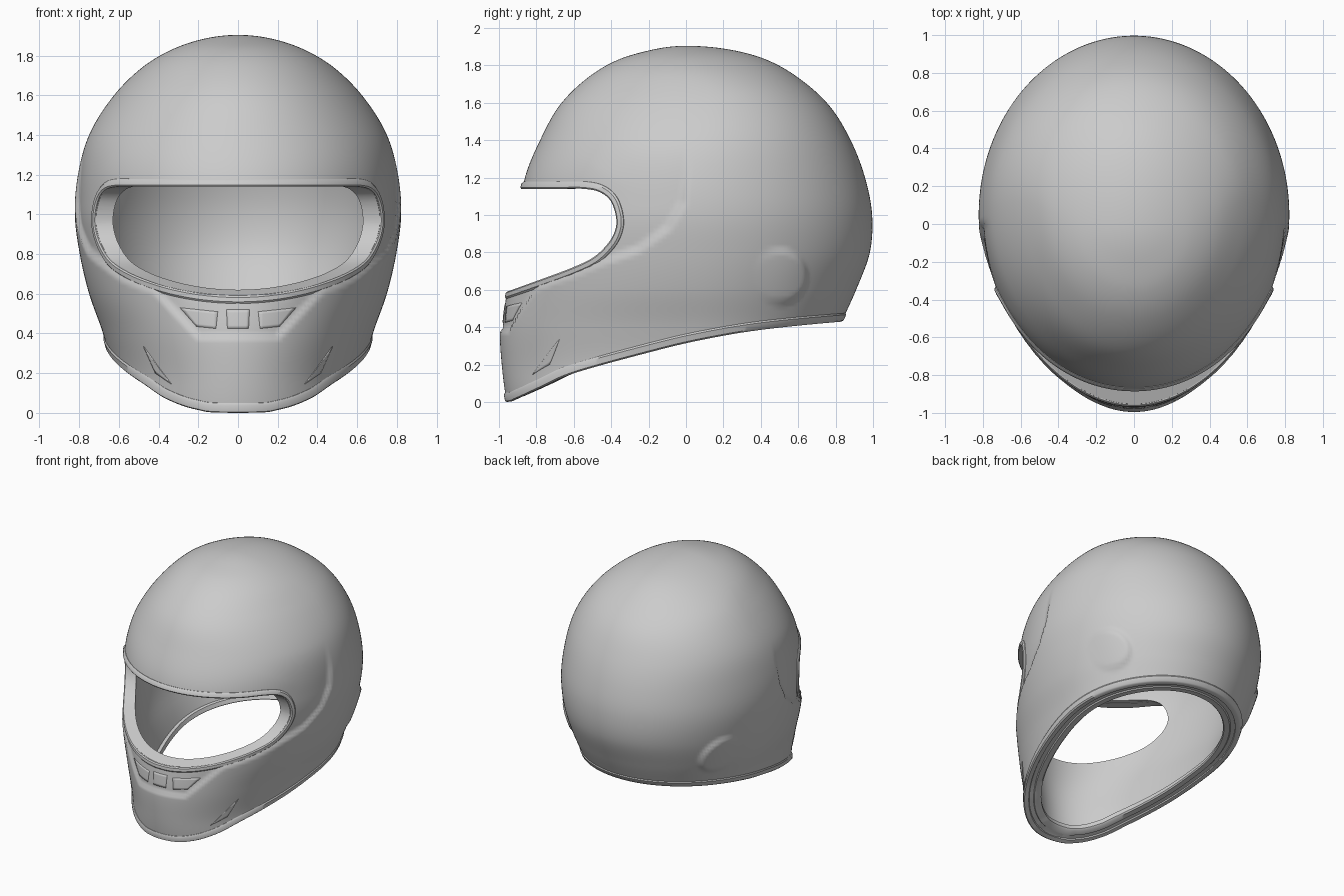
import bpy, bmesh, math
from mathutils import Vector

if "Cube" in bpy.data.objects:
    bpy.data.objects.remove(bpy.data.objects["Cube"])

grey = bpy.data.materials.new("plain grey")
grey.use_nodes = True
grey.diffuse_color = (0.6, 0.6, 0.6, 1)
grey.node_tree.nodes["Principled BSDF"].inputs["Base Color"].default_value = (0.6, 0.6, 0.6, 1)

TOP, SPAN = 1.904, 1.2
# height, front y, back y, half width of the shell
ROWS = [(1.904, 0, 0, 0), (1.88, -.195, .255, .19), (1.834, -.353, .42, .325),
        (1.743, -.513, .587, .479), (1.588, -.674, .763, .634), (1.4, -.78, .88, .75),
        (1.2, -.865, .957, .806), (1.0, -.915, .995, .822), (.8, -.947, .983, .797),
        (.6, -.973, .91, .75), (.4, -.995, .82, .68), (.2, -.985, .74, .63),
        (0, -.958, .66, .625), (-.35, -.86, .45, .5)]
# visor opening and neck opening seen from the side (y, z)
VISOR = [(-1.3, 1.145), (-.9, 1.145), (-.7, 1.145), (-.55, 1.145), (-.46, 1.125),
         (-.4, 1.07), (-.372, .97), (-.39, .89), (-.44, .82), (-.513, .76),
         (-.63, .707), (-.78, .652), (-.97, .585), (-1.3, .47)]
NECK = [(-1.2, 0), (-.965, 0), (-.9, .018), (-.78, .073), (-.594, .155),
        (-.19, .267), (.075, .33), (.396, .385), (.84, .43), (1.2, .45)]
# edge of the raised lower layer, seen from the side
LEDGE = [(-1.2, .49), (-.95, .553), (-.78, .61), (-.6, .67), (-.45, .735), (-.25, .8),
         (-.085, .92), (.0, 1.06), (.02, 1.2), (.025, 1.45)]


def step(lo, hi, v):
    t = max(0, min(1, (v - lo) / (hi - lo)))
    return t * t * (3 - 2 * t)


def arc(z):
    return math.acos(max(-1, min(1, 1 - (TOP - z) / SPAN)))


KEYS = [arc(r[0]) for r in ROWS]


def section(z):
    """Front y, back y and half width at a height, by smooth interpolation."""
    s, last = arc(z), len(ROWS) - 1
    i = max(k for k in range(last) if KEYS[k] <= s + 1e-9)
    h = KEYS[i + 1] - KEYS[i]
    t = (s - KEYS[i]) / h
    out = []
    for c in (1, 2, 3):
        def slope(k):
            a, b = max(k - 1, 0), min(k + 1, last)
            return (ROWS[b][c] - ROWS[a][c]) / (KEYS[b] - KEYS[a])
        out.append((1 + 2 * t) * (1 - t) ** 2 * ROWS[i][c] + t * (1 - t) ** 2 * h * slope(i)
                   + t * t * (3 - 2 * t) * ROWS[i + 1][c] + t * t * (t - 1) * h * slope(i + 1))
    return out


def centre(z):
    """Where the shell is widest, front to back."""
    return .05 + .07 * step(1.1, 1.65, z) - .12 * step(1.65, TOP, z)


def base(theta, z, sec=None):
    """Point on the plain shell and its horizontal normal; theta 0 is the front."""
    front, back, w = sec or section(z)
    c = centre(z)
    a = c - front if math.cos(theta) > 0 else back - c
    p = Vector((w * math.sin(theta), c - a * math.cos(theta), z))
    n = Vector((math.sin(theta) * a, -math.cos(theta) * w, 0)).normalized()
    return p, n


def recess(p):
    """Depth of the sunken visor area above and in front of the ledge."""
    y, z = p.y, p.z
    if not .5 < z < 1.44 or y > .03:
        return 0
    near, inside = 9, False
    for (ya, za), (yb, zb) in zip(LEDGE, LEDGE[1:]):
        dy, dz = yb - ya, zb - za
        t = max(0, min(1, ((y - ya) * dy + (z - za) * dz) / (dy * dy + dz * dz)))
        near = min(near, math.hypot(y - ya - dy * t, z - za - dz * t))
        if za <= z < zb:
            inside = y < ya + dy * (z - za) / dz
    if not inside:
        return 0
    fade = 1 - step(.3, .75, near) * step(.9, 1.1, z)
    return .022 * step(0, .036, near) * fade * (1 - step(1.05, 1.4, z))


def relief(p):
    """Height of the moulded features above the plain shell."""
    x, y, z = p
    sunk = recess(p)
    # chin vent panel, joined to the visor area
    if y < -.6 and z < .75:
        d = min(.2 + (z - .37) * .95 - abs(x), z - .37)
        sunk = max(sunk, .016 * step(0, .024, d))
    # wedge-shaped pods at the rear sides
    r = math.hypot(y - .5, z - .67)
    return .02 * (1 - step(.125, .155, r)) * step(.34, .62, y) - sunk


def loft(nu, nv, moulded):
    bm = bmesh.new()
    pole = bm.verts.new((0, 0, TOP))
    rings = []
    for j in range(1, nv + 1):
        z = TOP - SPAN * (1 - math.cos(KEYS[-1] * j / nv))
        sec = section(z)
        ring = []
        for i in range(nu):
            p, n = base(2 * math.pi * i / nu, z, sec)
            ring.append(bm.verts.new(p + n * relief(p) if moulded else p))
        rings.append(ring)
    for i in range(nu):
        k = (i + 1) % nu
        bm.faces.new((pole, rings[0][i], rings[0][k]))
        for a, b in zip(rings, rings[1:]):
            bm.faces.new((a[i], b[i], b[k], a[k]))
    bm.faces.new(rings[-1])
    bmesh.ops.recalc_face_normals(bm, faces=bm.faces)
    return bm


def make(name, bm):
    me = bpy.data.meshes.new(name)
    bm.to_mesh(me)
    bm.free()
    me.materials.append(grey)
    ob = bpy.data.objects.new(name, me)
    bpy.context.collection.objects.link(ob)
    return ob


def activate(ob):
    bpy.ops.object.select_all(action='DESELECT')
    ob.select_set(True)
    bpy.context.view_layer.objects.active = ob


def spline(pts, n):
    pts = [Vector(p) for p in pts]
    out = []
    for i in range(len(pts) - 1):
        p0, p1, p2, p3 = pts[max(i - 1, 0)], pts[i], pts[i + 1], pts[min(i + 2, len(pts) - 1)]
        for k in range(n):
            t = k / n
            out.append(p1 + (p2 - p0) * (t / 2) + (2 * p0 - 5 * p1 + 4 * p2 - p3) * (t * t / 2)
                       + (3 * p1 - p0 - 3 * p2 + p3) * (t ** 3 / 2))
    return out + [pts[-1]]


def cut(ob, outline):
    """Cut a side outline straight through the shell."""
    bm = bmesh.new()
    face = bm.faces.new([bm.verts.new((-1.2, y, z)) for y, z in outline])
    ext = bmesh.ops.extrude_face_region(bm, geom=[face])
    moved = [v for v in ext["geom"] if isinstance(v, bmesh.types.BMVert)]
    bmesh.ops.translate(bm, verts=moved, vec=(2.4, 0, 0))
    bmesh.ops.recalc_face_normals(bm, faces=bm.faces)
    cutter = make("cutter", bm)
    cutter.hide_render = True
    mod = ob.modifiers.new("opening", 'BOOLEAN')
    mod.operation, mod.solver, mod.object = 'DIFFERENCE', 'EXACT', cutter
    activate(ob)
    bpy.ops.object.modifier_apply(modifier=mod.name)
    bpy.data.objects.remove(cutter)


def rim(name, path, profile, lean, count=240):
    """Sweep a moulding around an opening; profile is (away from hole, outward)."""
    half = []
    for y, z in spline(path, 200):
        front, back, w = section(z)
        c = centre(z)
        cosine = (c - y) / (c - front if y < c else back - c)
        if abs(cosine) < 1:
            half.append(base(math.acos(cosine), z)[0])
    loop = half + [Vector((-p.x, p.y, p.z)) for p in reversed(half)]
    loop.append(loop[0])
    lengths = [(b - a).length for a, b in zip(loop, loop[1:])]
    pts, gap, run = [], sum(lengths) / count, 0
    for a, b, d in zip(loop, loop[1:], lengths):
        while len(pts) < count and len(pts) * gap <= run + d and d > 0:
            pts.append(a.lerp(b, (len(pts) * gap - run) / d))
        run += d
    count = len(pts)
    bm, rings, sign = bmesh.new(), [], 0
    for i, p in enumerate(pts):
        front, back, w = section(p.z)
        c = centre(p.z)
        th = math.atan2(p.x / w, (c - p.y) / (c - front if p.y < c else back - c))
        n = base(th, p.z)[1]
        rise = base(th, p.z + .01)[0] - base(th, p.z - .01)[0]
        full = Vector((-n.y, n.x, 0)).cross(rise)
        side = full.cross(pts[(i + 1) % count] - pts[i - 1]).normalized()
        sign = sign or (1 if side.z > 0 else -1)
        seat = p - n * recess(p)
        depth = n + Vector((0, 0, lean * n.y * (1 - p.y) / 2))
        rings.append([bm.verts.new(seat + side * sign * u + depth * v) for u, v in profile])
    for a, b in zip(rings, rings[1:] + rings[:1]):
        for k in range(len(profile)):
            m = (k + 1) % len(profile)
            bm.faces.new((a[k], a[m], b[m], b[k]))
    bmesh.ops.recalc_face_normals(bm, faces=bm.faces)
    return make(name, bm)


def vent(name, corners, side, lift):
    """Thin curved plate lying on the shell; corners are (x, z)."""
    a, b, c, d = [Vector(q) for q in corners]
    bm, grid = bmesh.new(), []
    for i in range(9):
        row = []
        for j in range(7):
            x, z = a.lerp(b, i / 8).lerp(d.lerp(c, i / 8), j / 6)
            p, n = base(math.asin(x * side / section(z)[2]), z)
            row.append(bm.verts.new(p + n * lift))
        grid.append(row)
    for r, s in zip(grid, grid[1:]):
        for j in range(6):
            f = bm.faces.new((r[j], r[j + 1], s[j + 1], s[j]))
            f.normal_update()
            if f.normal.y > 0:
                f.normal_flip()
    ob = make(name, bm)
    mod = ob.modifiers.new("thickness", 'SOLIDIFY')
    mod.thickness, mod.offset = .009, -1
    return ob


# hollow shell: moulded outer skin plus plain inner lining
lining = loft(96, 60, False)
lining.normal_update()
for v, n in [(v, v.normal.copy()) for v in lining.verts]:
    v.co -= n * .1
bmesh.ops.reverse_faces(lining, faces=lining.faces)
temp = bpy.data.meshes.new("lining")
lining.to_mesh(temp)
lining.free()
skin = loft(288, 140, True)
skin.from_mesh(temp)
bpy.data.meshes.remove(temp)
shell = make("helmet_shell", skin)
cut(shell, spline(VISOR, 6))
cut(shell, [(y, z + .012) for y, z in spline(NECK, 6)] + [(1.2, -.6), (-1.2, -.6)])

# mouldings around the openings
parts = [shell,
         rim("visor_seal", VISOR, [(-.006, -.06), (-.006, .006), (.002, .013), (.024, .013),
                                   (.034, .005), (.034, -.03)], 0),
         rim("neck_trim", NECK, [(0, -.03), (0, 0), (.008, .008), (.04, .008), (.05, .001),
                                 (.05, -.1), (.04, -.12), (.008, -.12), (0, -.11), (0, -.07),
                                 (.008, -.065), (.008, -.035)], .45)]

# chin vents
parts.append(vent("centre_vent", [(-.055, .425), (.055, .425), (.06, .52), (-.06, .52)], 1, -.013))
for label, side in (("left", 1), ("right", -1)):
    parts.append(vent(label + "_front_vent",
                      [(.115, .425), (.215, .435), (.3, .53), (.105, .51)], side, -.013))
    parts.append(vent(label + "_side_vent",
                      [(.335, .145), (.415, .2), (.475, .335), (.395, .225)], side, .003))

for ob in parts:
    activate(ob)
    bpy.ops.object.shade_smooth_by_angle(angle=math.radians(35))
